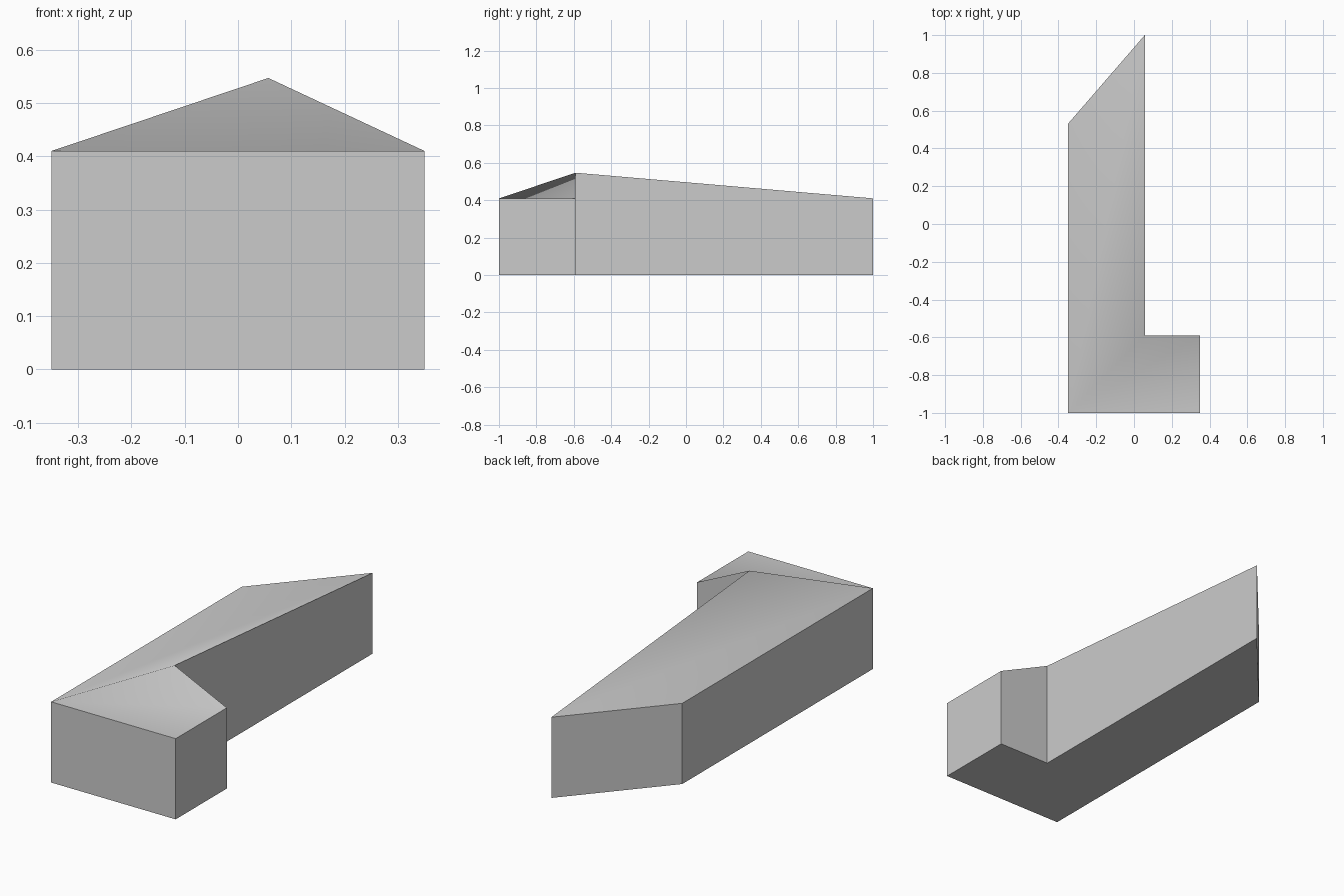
import bpy
import bmesh

cube = bpy.data.objects.get("Cube")
if cube:
    bpy.data.objects.remove(cube, do_unlink=True)

EAVES, PEAK = 0.41, 0.547

# L-shaped footprint, counter-clockwise from the front corner
footprint = [(-0.35, -1.0), (0.35, -1.0), (0.35, -0.59),
             (0.057, -0.59), (0.057, 1.0), (-0.35, 0.53)]
INNER = 3  # inside corner of the L, where the roof peaks

# Plain wall and roof colour
grey = bpy.data.materials.new("light_grey")
grey.use_nodes = True
colour = (0.6, 0.6, 0.6, 1.0)
grey.diffuse_color = colour
bsdf = next(n for n in grey.node_tree.nodes if n.type == 'BSDF_PRINCIPLED')
bsdf.inputs["Base Color"].default_value = colour
bsdf.inputs["Roughness"].default_value = 0.8

bm = bmesh.new()
count = len(footprint)
base = [bm.verts.new((x, y, 0)) for x, y in footprint]
top = [bm.verts.new((x, y, PEAK if i == INNER else EAVES))
       for i, (x, y) in enumerate(footprint)]

# Floor
bm.faces.new(base[::-1])

# Walls
for i in range(count):
    j = (i + 1) % count
    bm.faces.new((base[i], base[j], top[j], top[i]))

# Roof: a smooth fan from the front corner
for i in range(1, count - 1):
    bm.faces.new((top[0], top[i], top[i + 1])).smooth = True

# Sharp eaves all round
for i in range(count):
    bm.edges.get((top[i], top[(i + 1) % count])).smooth = False

mesh = bpy.data.meshes.new("building_block")
bm.to_mesh(mesh)
bm.free()
mesh.materials.append(grey)
block = bpy.data.objects.new("building_block", mesh)
bpy.context.collection.objects.link(block)
